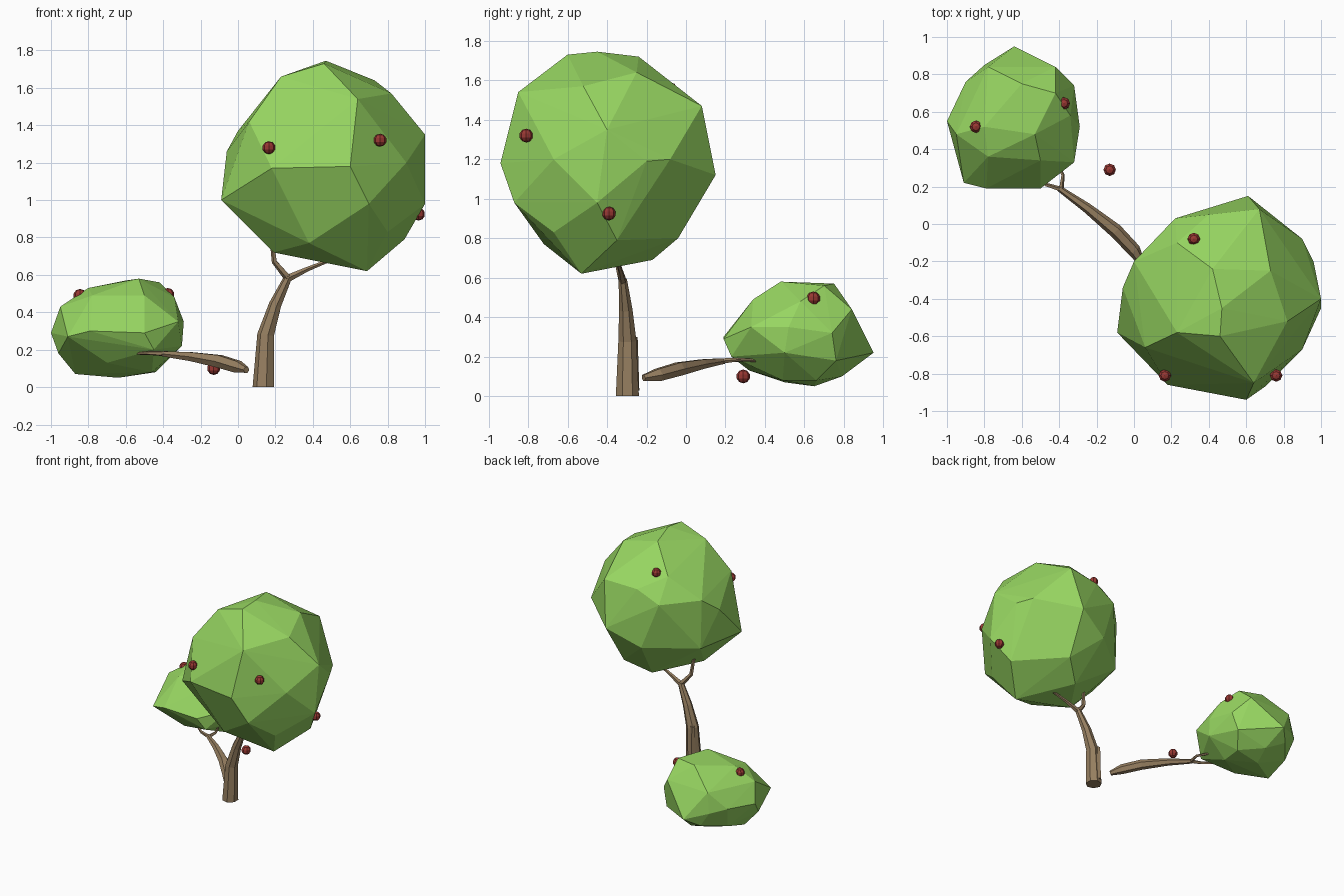
import bpy, bmesh, math
from mathutils import Vector


def material(name, rgb):
    m = bpy.data.materials.new(name)
    m.diffuse_color = (*rgb, 1)
    return m


LEAF = material("leaf green", (0.31, 0.67, 0.12))
BARK = material("bark brown", (0.31, 0.215, 0.12))
BERRY = material("berry red", (0.32, 0.04, 0.033))


def finish(name, bm, mat):
    bmesh.ops.recalc_face_normals(bm, faces=bm.faces)
    me = bpy.data.meshes.new(name)
    bm.to_mesh(me)
    bm.free()
    me.materials.append(mat)
    ob = bpy.data.objects.new(name, me)
    bpy.context.collection.objects.link(ob)
    return ob


def crown(name, pts):
    """Faceted leaf mass: convex hull of a few corner points."""
    bm = bmesh.new()
    for p in pts:
        bm.verts.new(p)
    bmesh.ops.convex_hull(bm, input=bm.verts)
    loose = [v for v in bm.verts if not v.link_faces]
    bmesh.ops.delete(bm, geom=loose, context='VERTS')
    return finish(name, bm, LEAF)


def limb(name, path, sides=6):
    """Tapered faceted tube through (x, y, z, radius) stations."""
    bm = bmesh.new()
    pts = [Vector(p[:3]) for p in path]
    rings = []
    for i, p in enumerate(pts):
        d = (pts[min(i + 1, len(pts) - 1)] - pts[max(i - 1, 0)]).normalized()
        if i == 0 and p.z == 0:
            d = Vector((0, 0, 1))          # flat foot on the ground
        ref = Vector((0, 1, 0)) if abs(d.z) > 0.6 else Vector((0, 0, 1))
        u = d.cross(ref).normalized()
        v = d.cross(u)
        r = path[i][3]
        rings.append([bm.verts.new(p + r * (math.cos(a) * u + math.sin(a) * v))
                      for a in (2 * math.pi * k / sides for k in range(sides))])
    for a, b in zip(rings, rings[1:]):
        for k in range(sides):
            j = (k + 1) % sides
            bm.faces.new((a[k], a[j], b[j], b[k]))
    bm.faces.new(rings[0])
    bm.faces.new(rings[-1])
    return finish(name, bm, BARK)


# Large upright crown
crown("large_crown", [
    (0.60, -0.94, 1.18), (0.69, -0.53, 0.62), (-0.09, -0.58, 1.00), (0.18, -0.86, 1.17),
    (0.70, -0.87, 0.98), (0.64, -0.85, 1.54), (0.47, -0.45, 1.745), (0.23, -0.58, 1.66),
    (0.00, -0.20, 1.37), (-0.06, -0.34, 1.26), (0.61, 0.15, 1.12), (1.00, -0.40, 1.35),
    (1.00, -0.45, 0.98), (0.96, -0.20, 1.19), (0.89, -0.35, 0.79), (0.19, -0.50, 0.72),
    (0.42, -0.17, 0.69), (0.35, 0.07, 1.00), (0.22, 0.03, 1.36), (0.67, 0.08, 1.47),
    (0.90, -0.08, 1.20), (0.73, -0.25, 1.64), (0.82, -0.52, 1.57), (0.90, -0.67, 1.20),
    (0.58, -0.04, 0.80), (0.42, -0.24, 1.72), (0.38, -0.72, 0.77), (0.80, -0.67, 0.83),
    (0.01, -0.20, 0.98), (0.06, -0.66, 1.42), (0.55, -0.05, 1.57), (0.46, -0.60, 1.73),
    (0.23, -0.10, 1.54), (0.40, 0.05, 1.45)])

# Small crown of the low leaning branch
crown("small_crown", [
    (-0.91, 0.22, 0.27), (-0.79, 0.19, 0.30), (-0.50, 0.19, 0.29), (-0.32, 0.33, 0.35),
    (-0.29, 0.52, 0.35), (-0.32, 0.74, 0.32), (-0.42, 0.84, 0.44), (-0.64, 0.95, 0.22),
    (-0.90, 0.76, 0.30), (-1.00, 0.55, 0.29), (-0.95, 0.48, 0.43), (-0.78, 0.36, 0.49),
    (-0.53, 0.48, 0.58), (-0.42, 0.70, 0.56), (-0.60, 0.75, 0.57), (-0.34, 0.58, 0.48),
    (-0.30, 0.50, 0.22), (-0.46, 0.49, 0.08), (-0.64, 0.65, 0.05), (-0.87, 0.50, 0.07),
    (-0.96, 0.45, 0.18), (-0.70, 0.32, 0.13), (-0.45, 0.23, 0.20), (-0.60, 0.79, 0.10),
    (-0.78, 0.84, 0.43), (-0.50, 0.34, 0.49), (-0.80, 0.52, 0.53), (-0.36, 0.76, 0.18),
    (-0.73, 0.86, 0.16), (-0.80, 0.85, 0.27), (-0.44, 0.66, 0.08), (-0.86, 0.70, 0.13)])

# Main trunk, fork and broken side ridge
limb("trunk", [(0.138, -0.297, 0, 0.060), (0.15, -0.297, 0.28, 0.047),
               (0.20, -0.305, 0.44, 0.035), (0.27, -0.32, 0.59, 0.022)], 7)
limb("trunk_ridge", [(0.128, -0.265, 0.03, 0.03), (0.125, -0.262, 0.30, 0.018)], 5)
limb("left_fork", [(0.27, -0.32, 0.58, 0.021), (0.195, -0.345, 0.67, 0.015),
                   (0.18, -0.36, 0.80, 0.012)], 5)
limb("right_fork", [(0.265, -0.32, 0.58, 0.021), (0.37, -0.33, 0.63, 0.013),
                    (0.52, -0.35, 0.69, 0.008)], 5)

# Low branch that carries the small crown
limb("low_branch", [(0.045, -0.215, 0.092, 0.018), (0.0, -0.14, 0.108, 0.036),
                    (-0.10, -0.035, 0.138, 0.038), (-0.25, 0.085, 0.163, 0.027),
                    (-0.40, 0.19, 0.178, 0.016)])
limb("low_twig_left", [(-0.39, 0.185, 0.178, 0.014), (-0.47, 0.21, 0.182, 0.011),
                       (-0.58, 0.30, 0.18, 0.006)], 5)
limb("low_twig_back", [(-0.39, 0.185, 0.178, 0.014), (-0.38, 0.26, 0.185, 0.010),
                       (-0.43, 0.37, 0.18, 0.007)], 5)

# Berries
for i, p in enumerate([(0.165, -0.81, 1.28), (0.76, -0.81, 1.32), (0.965, -0.39, 0.925),
                       (0.32, -0.08, 1.555), (0.025, -0.40, 0.97), (-0.13, 0.29, 0.10),
                       (-0.845, 0.52, 0.49), (-0.375, 0.645, 0.495)]):
    bm = bmesh.new()
    bmesh.ops.create_uvsphere(bm, u_segments=8, v_segments=5, radius=0.035)
    finish(f"berry_{i + 1}", bm, BERRY).location = p
